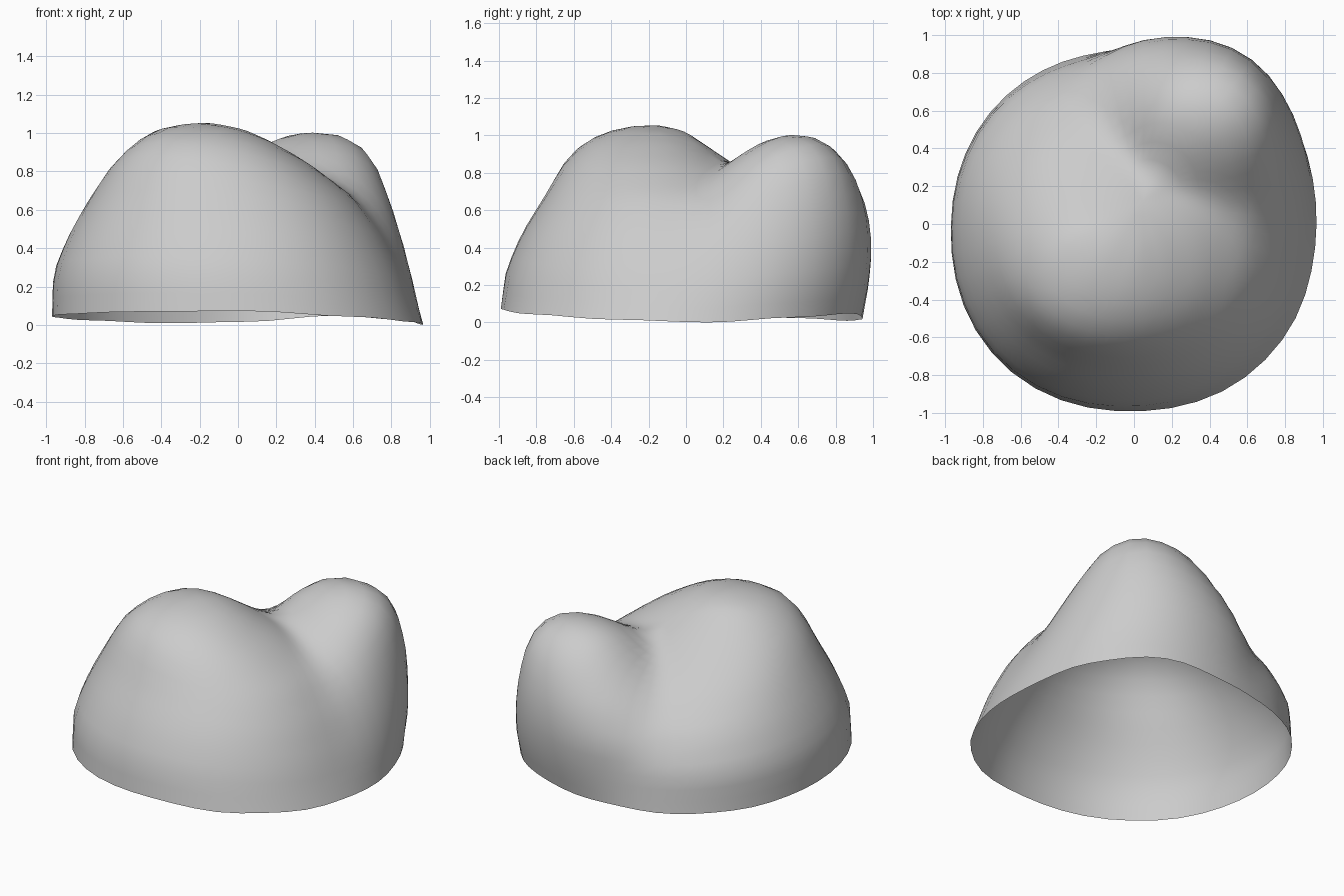
import bpy, bmesh, math
from mathutils import Vector

cube = bpy.data.objects.get("Cube")
if cube:
    bpy.data.objects.remove(cube, do_unlink=True)

# Level sections of each cusp: height, x min, x max, y min, y max
MAIN_CUSP = [
    (0, -.97, .96, -1, .92),
    (.27, -.97, .86, -.97, .88),
    (.48, -.88, .75, -.88, .76),
    (.67, -.77, .6, -.76, .54),
    (.85, -.65, .36, -.66, .25),
    (.96, -.53, .17, -.56, .09),
    (1.02, -.43, .03, -.43, 0),
    (1.05, -.27, -.11, -.3, -.09),
    (1.06, -.2, -.19, -.2, -.19),
]
SECOND_CUSP = [
    (0, -.7, .96, -.85, .94),
    (.2, -.52, .92, -.55, .98),
    (.4, -.42, .87, -.32, 1),
    (.6, -.24, .81, -.1, .975),
    (.8, -.02, .74, .16, .9),
    (.9, .08, .69, .29, .83),
    (.97, .18, .6, .41, .75),
    (1, .28, .52, .5, .67),
    (1.01, .4, .41, .57, .58),
]
# Height of the wavy open rim, evenly spaced around the circle
RIM = [0, .03, .055, .02, .01, .025, .04, .05, .06, .065, .04, .015]

SIDES, RINGS = 48, 18
CENTRE = Vector((.05, .12, 0))
SQUARENESS = 2.15


def lobe_depth(sections, p):
    """Approximate depth of p inside a stack of rounded sections."""
    if p.z >= sections[-1][0]:
        return sections[-1][0] - p.z - .1
    for low, high in zip(sections, sections[1:]):
        if p.z < high[0]:
            break
    t = max(0, (p.z - low[0]) / (high[0] - low[0]))
    x0, x1, y0, y1 = [a + (b - a) * t for a, b in zip(low[1:], high[1:])]
    rx, ry = (x1 - x0) / 2, (y1 - y0) / 2
    u, v = abs(p.x - x0 - rx) / rx, abs(p.y - y0 - ry) / ry
    q = (u ** SQUARENESS + v ** SQUARENESS) ** (1 / SQUARENESS)
    return (1 - q) * (rx + ry) / 2


def depth(p):
    """Union of the two cusps, softer towards the top."""
    a, b = lobe_depth(MAIN_CUSP, p), lobe_depth(SECOND_CUSP, p)
    blend = .03 + .14 * max(p.z, 0)
    h = max(blend - abs(a - b), 0) / blend
    return max(a, b) + h * h * blend / 4


def surface_point(direction):
    """Close in along a ray on the outer surface."""
    inside, outside = 0, 2
    for step in range(30):
        middle = (inside + outside) / 2
        if depth(CENTRE + direction * middle) > 0:
            inside = middle
        else:
            outside = middle
    return CENTRE + direction * inside


def rim_height(turn):
    f = turn * len(RIM)
    i = int(f)
    t = (1 - math.cos(math.pi * (f - i))) / 2
    return RIM[i % len(RIM)] * (1 - t) + RIM[(i + 1) % len(RIM)] * t


# Open shell: rings rising from the rim to the groove between the cusps
bm = bmesh.new()
rings = []
for r in range(RINGS):
    ring = []
    for s in range(SIDES):
        turn = s / SIDES
        start = math.atan(rim_height(turn))
        rise = start + (math.pi / 2 - start) * r / RINGS
        angle = turn * math.tau
        direction = Vector((math.cos(angle) * math.cos(rise),
                            math.sin(angle) * math.cos(rise),
                            math.sin(rise)))
        ring.append(bm.verts.new(surface_point(direction)))
    rings.append(ring)
top = bm.verts.new(surface_point(Vector((0, 0, 1))))
for s in range(SIDES):
    n = (s + 1) % SIDES
    for low, high in zip(rings, rings[1:]):
        bm.faces.new((low[s], low[n], high[n], high[s]))
    bm.faces.new((rings[-1][s], rings[-1][n], top))

# Relax the faceting left by the stacked sections
inner = [v for ring in rings[1:] for v in ring] + [top]
for step in range(2):
    bmesh.ops.smooth_vert(bm, verts=inner, factor=.3,
                          use_axis_x=True, use_axis_y=True, use_axis_z=True)
for face in bm.faces:
    face.smooth = True

mesh = bpy.data.meshes.new("crown_shell")
bm.to_mesh(mesh)
bm.free()
crown = bpy.data.objects.new("crown_shell", mesh)
bpy.context.collection.objects.link(crown)

# Plain mid grey
grey = bpy.data.materials.new("plain_grey")
grey.use_nodes = True
colour = (.6, .6, .6, 1)
grey.diffuse_color = colour
grey.node_tree.nodes["Principled BSDF"].inputs["Base Color"].default_value = colour
mesh.materials.append(grey)
